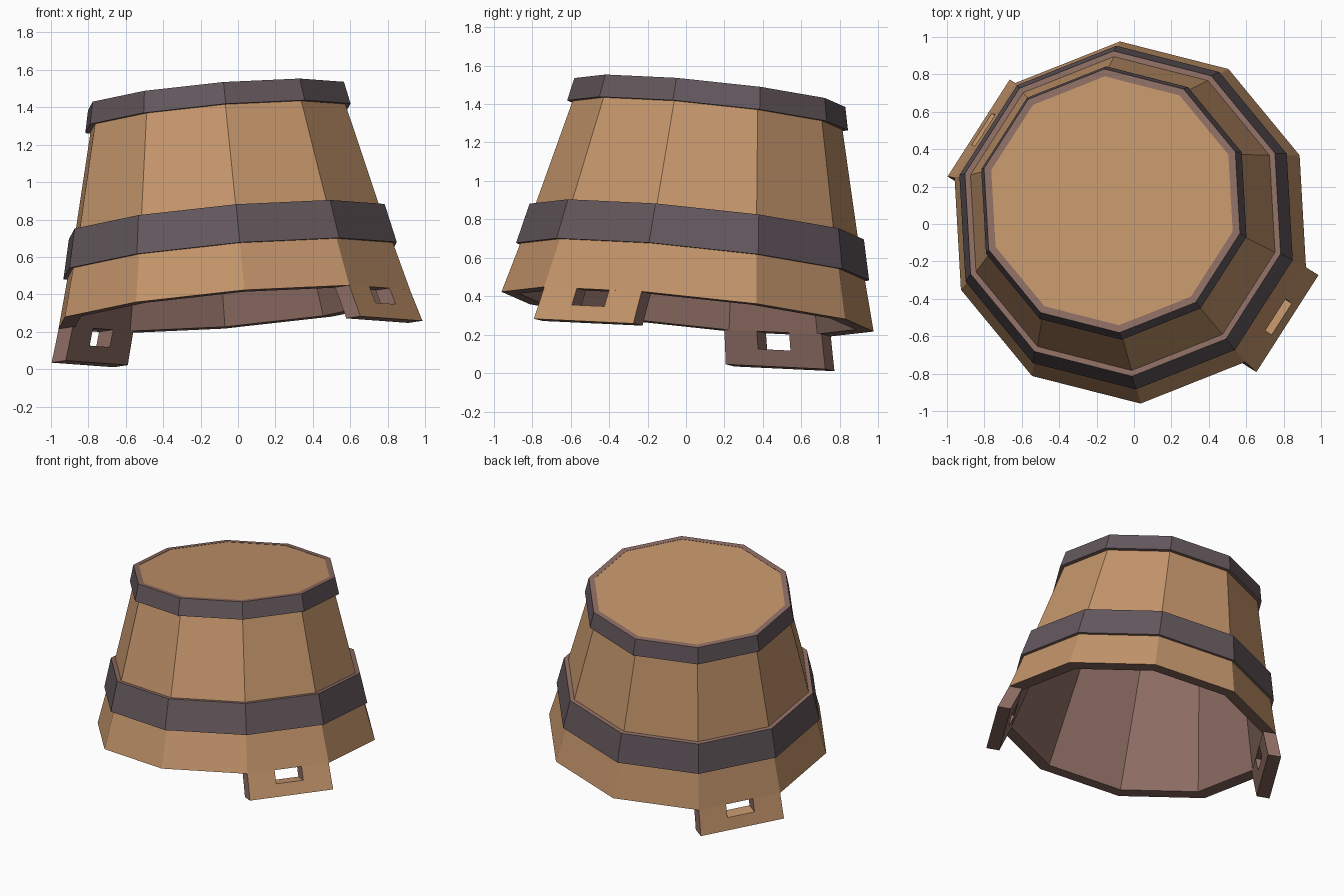
import bpy, bmesh, math
from mathutils import Vector, Matrix

if "Cube" in bpy.data.objects:
    bpy.data.objects.remove(bpy.data.objects["Cube"])

SIDES = 10
FACE_ANGLE = math.radians(-32.5)      # direction of the front handle stave

# Tilted frame of the upturned bucket: origin at the rim centre
AXIS = Vector((-0.085, 0.101, 0.991)).normalized()
FRAME = (Matrix.Translation((-0.02, 0.008, 0.32))
         @ Vector((0, 0, 1)).rotation_difference(AXIS).to_matrix().to_4x4())


def material(name, rgb):
    m = bpy.data.materials.new(name)
    m.diffuse_color = (*rgb, 1)
    m.use_nodes = True
    m.node_tree.nodes["Principled BSDF"].inputs["Base Color"].default_value = m.diffuse_color
    return m


WOOD, TRIM, IRON = 0, 1, 2
MATS = [material("light wood", (0.55, 0.30, 0.147)),
        material("dark wood", (0.27, 0.155, 0.128)),
        material("dark iron", (0.125, 0.096, 0.108))]


def finish(name, bm):
    bmesh.ops.recalc_face_normals(bm, faces=bm.faces[:])
    bm.transform(FRAME)
    me = bpy.data.meshes.new(name)
    bm.to_mesh(me)
    bm.free()
    for m in MATS:
        me.materials.append(m)
    ob = bpy.data.objects.new(name, me)
    bpy.context.collection.objects.link(ob)
    return ob


def lathe(name, profile, colours, closed):
    """Ten-sided turning of (radius, height) points; one colour per segment."""
    bm = bmesh.new()
    rings = []
    for r, h in profile:
        ring = []
        for i in range(SIDES):
            a = FACE_ANGLE + math.pi / SIDES + i * math.tau / SIDES
            ring.append(bm.verts.new((r * math.cos(a), r * math.sin(a), h)))
        rings.append(ring)
    for k in range(len(rings) if closed else len(rings) - 1):
        lo, hi = rings[k], rings[(k + 1) % len(rings)]
        for i in range(SIDES):
            j = (i + 1) % SIDES
            f = bm.faces.new((lo[i], lo[j], hi[j], hi[i]))
            f.material_index = colours[k]
    if not closed:                     # cap both ends of the profile
        bm.faces.new(rings[0]).material_index = colours[-2]
        bm.faces.new(rings[-1]).material_index = colours[-1]
    return finish(name, bm)


# Bucket body: inner end, inner wall, rim, outer wall, closed top
lathe("bucket_body",
      [(0.61, 1.05), (0.882, 0.0), (0.975, 0.0), (0.845, 0.473), (0.678, 1.148)],
      [TRIM, TRIM, WOOD, WOOD, TRIM, WOOD], False)

# Hoops: outer face iron, thin edges dark
for name, r0, h0, r1, h1 in (("lower_hoop", 0.925, 0.262, 0.876, 0.473),
                             ("upper_hoop", 0.736, 1.03, 0.710, 1.15)):
    lathe(name, [(r0, h0), (r1, h1), (r1 - 0.04, h1), (r0 - 0.04, h0)],
          [IRON, TRIM, TRIM, TRIM], True)


# Handle staves: U-shaped plate below the rim, its slot closed by the rim
def handle(name, angle):
    bm = bmesh.new()
    out = Vector((math.cos(angle), math.sin(angle), 0))
    side = Vector((-math.sin(angle), math.cos(angle), 0))
    rows = [(0.0, 0.927, 0.301), (-0.09, 0.957, 0.304), (-0.175, 0.985, 0.308)]
    grid = [[bm.verts.new(out * d + side * u + Vector((0, 0, h)))
             for u in (-w, -0.1, 0.1, w)] for h, d, w in rows]
    faces = []
    for r in range(2):
        for c in range(3):
            if (r, c) != (0, 1):
                faces.append(bm.faces.new((grid[r][c], grid[r][c + 1],
                                           grid[r + 1][c + 1], grid[r + 1][c])))
    outer = set(faces)
    ext = bmesh.ops.extrude_face_region(bm, geom=faces, use_keep_orig=True)
    bmesh.ops.translate(bm, vec=out * -0.09,
                        verts=[g for g in ext["geom"] if isinstance(g, bmesh.types.BMVert)])
    for f in bm.faces:
        c = f.calc_center_median()
        slot_floor = abs(c.z + 0.09) < 0.01 and abs(c.dot(side)) < 0.05
        f.material_index = WOOD if f in outer or slot_floor else TRIM
    finish(name, bm)


handle("front_handle_stave", FACE_ANGLE)
handle("back_handle_stave", FACE_ANGLE + math.pi)
